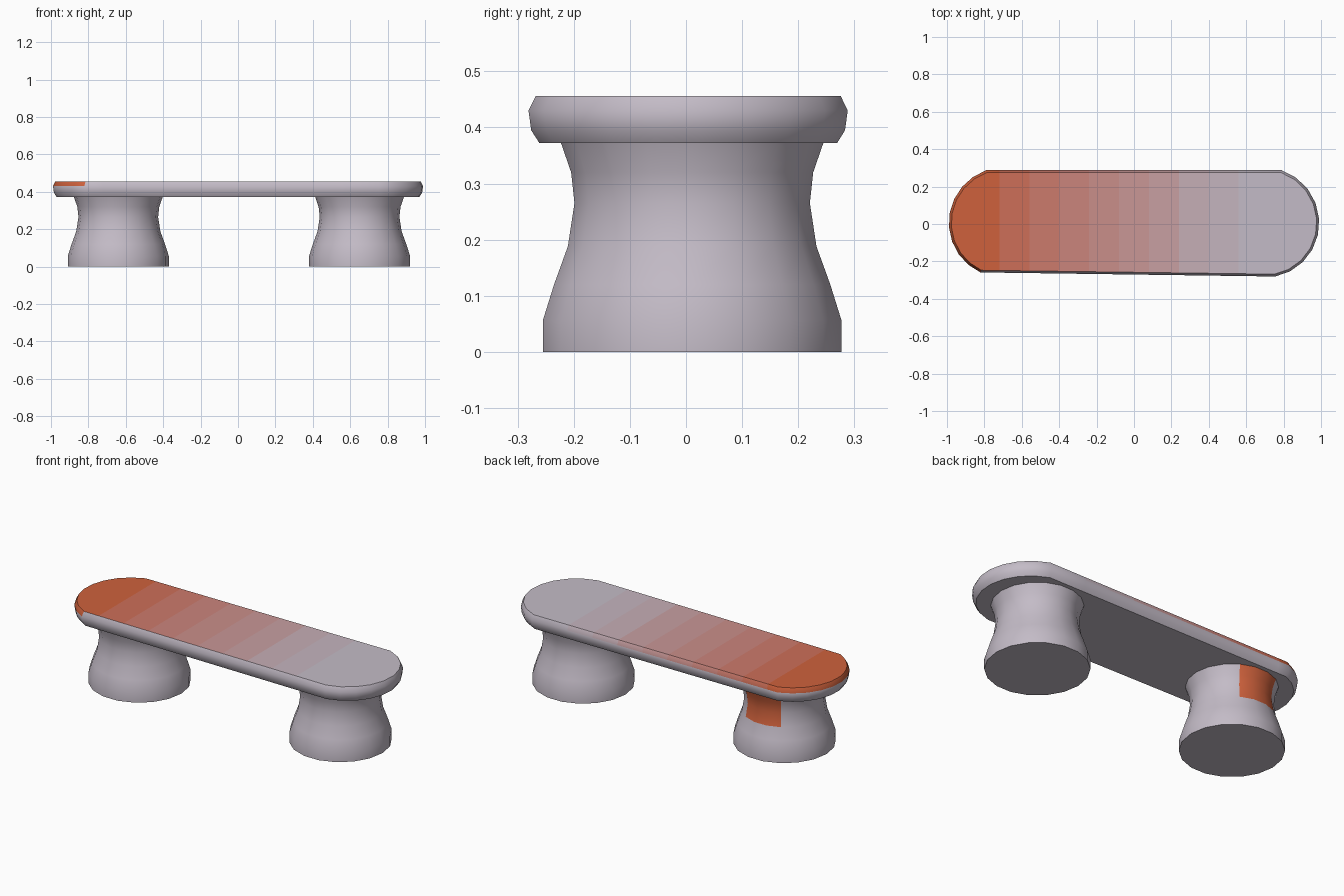
import bpy, bmesh
from math import cos, sin, radians, atan2, degrees

if "Cube" in bpy.data.objects:
    bpy.data.objects.remove(bpy.data.objects["Cube"])

GREY = (0.55, 0.50, 0.57)
RUST = (0.62, 0.12, 0.045)
STEPS = 10

# Materials fading from grey (0) to rust (STEPS)
fade = []
for i in range(STEPS + 1):
    m = bpy.data.materials.new(f"finish_{i}")
    m.diffuse_color = (*[a + (b - a) * i / STEPS for a, b in zip(GREY, RUST)], 1)
    m.use_nodes = True
    m.node_tree.nodes["Principled BSDF"].inputs["Base Color"].default_value = m.diffuse_color
    fade.append(m)


def stack(rings):
    """Capped bmesh skin through a stack of equal-length rings."""
    bm = bmesh.new()
    loops = [[bm.verts.new(p) for p in ring] for ring in rings]
    n = len(loops[0])
    for lo, hi in zip(loops, loops[1:]):
        for i in range(n):
            j = (i + 1) % n
            bm.faces.new((lo[i], lo[j], hi[j], hi[i]))
    bm.faces.new(loops[0][::-1])
    bm.faces.new(loops[-1])
    bm.normal_update()
    return bm


def finish(bm, name, angle):
    me = bpy.data.meshes.new(name)
    bm.to_mesh(me)
    bm.free()
    for m in fade:
        me.materials.append(m)
    ob = bpy.data.objects.new(name, me)
    bpy.context.collection.objects.link(ob)
    bpy.ops.object.select_all(action='DESELECT')
    ob.select_set(True)
    bpy.context.view_layer.objects.active = ob
    bpy.ops.object.shade_smooth_by_angle(angle=radians(angle))
    return ob


# Seat: rounded-end slab with a softened rim
def arc(cx, a0, a1, r0, r1, inset, z, n=9):
    pts = []
    for i in range(n + 1):
        t = i / n
        a, r = radians(a0 + (a1 - a0) * t), r0 + (r1 - r0) * t - inset
        pts.append((cx + r * cos(a), r * sin(a), z))
    return pts


def seat_ring(inset, z):
    return (arc(0.695, -78, 72, 0.287, 0.303, inset, z)
            + arc(-0.695, 108, 244, 0.303, 0.288, inset, z))


bm = stack([seat_ring(d, z) for d, z in
            ((0.02, 0.372), (0.005, 0.395), (0.0, 0.43), (0.013, 0.456))])
for i in range(9):
    geom = bm.verts[:] + bm.edges[:] + bm.faces[:]
    bmesh.ops.bisect_plane(bm, geom=geom, plane_co=(-0.72 + i * 0.16, 0, 0), plane_no=(1, 0, 0))
bm.normal_update()
for f in bm.faces:
    c = f.calc_center_median()
    amount = min(1, max(0, (0.65 - c.x) / 1.4))
    front_rim = c.y < -0.24 and f.normal.z < 0.9
    if f.normal.z < -0.1 or front_rim:
        amount = 0
    f.material_index = round(amount * STEPS)
finish(bm, "seat", 40)

# Legs: waisted round pillars; the left one has a rust stain at the back
PROFILE = ((0.27, 0), (0.27, 0.057), (0.25, 0.12), (0.225, 0.188), (0.213, 0.265),
           (0.219, 0.32), (0.238, 0.374))
SIDES = 18
for name, x in (("left_leg", -0.64), ("right_leg", 0.65)):
    bm = stack([[(x + r * cos(radians(360 * i / SIDES)),
                  0.011 + r * sin(radians(360 * i / SIDES)), z) for i in range(SIDES)]
                for r, z in PROFILE])
    for f in bm.faces:
        c = f.calc_center_median()
        a = degrees(atan2(c.y - 0.011, c.x - x)) % 360
        if name == "left_leg" and abs(f.normal.z) < 0.9 and 60 < a < 125 and c.z > 0.19:
            f.material_index = STEPS
    finish(bm, name, 40)
